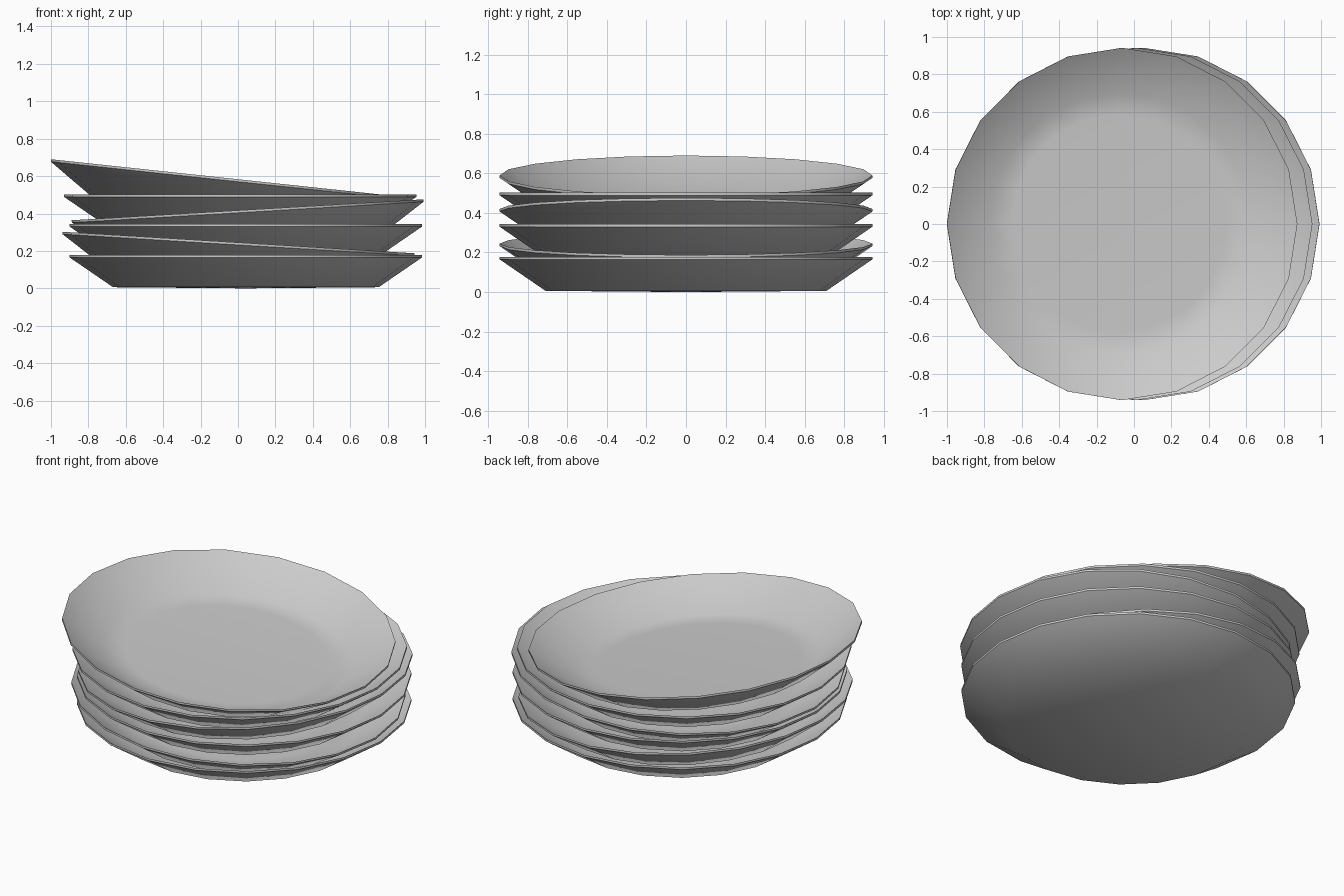
import bpy
import bmesh
from math import cos, sin, radians, tau

cube = bpy.data.objects.get("Cube")
if cube:
    bpy.data.objects.remove(cube, do_unlink=True)

SIDES = 20
RIM_HEIGHT = 0.178

# Plate cross-section (radius, height): underside, rim edge, then inner well
PROFILE = [(0.71, 0.006), (0.942, 0.165), (0.942, RIM_HEIGHT),
           (0.70, 0.024), (0.58, 0.018)]


def make_plate_mesh():
    """Lathe the section, with the origin at the centre of the rim."""
    bm = bmesh.new()
    rings = [[bm.verts.new((r * cos(tau * i / SIDES), r * sin(tau * i / SIDES), z - RIM_HEIGHT))
              for i in range(SIDES)] for r, z in PROFILE]
    for low, high in zip(rings, rings[1:]):
        for i in range(SIDES):
            j = (i + 1) % SIDES
            bm.faces.new((low[i], low[j], high[j], high[i]))
    # Close the foot and the floor with triangle fans
    for ring, z in ((rings[0], 0), (rings[-1], 0.018)):
        centre = bm.verts.new((0, 0, z - RIM_HEIGHT))
        for i in range(SIDES):
            bm.faces.new((ring[i], ring[(i + 1) % SIDES], centre))
    bmesh.ops.recalc_face_normals(bm, faces=bm.faces)
    mesh = bpy.data.meshes.new("plate")
    bm.to_mesh(mesh)
    bm.free()
    return mesh


# Stack from the bottom up: name, rim centre x, rim height, sideways tilt
STACK = [
    ("bottom_plate", 0.042, 0.178, 0),
    ("second_plate", 0.003, 0.245, 3.5),
    ("third_plate", 0.042, 0.343, 0),
    ("fourth_plate", 0.051, 0.420, -3.4),
    ("fifth_plate", 0.012, 0.502, 0),
    ("top_plate", -0.063, 0.590, 6.1),
]

plate_mesh = make_plate_mesh()
bpy.ops.object.select_all(action='DESELECT')
for name, x, z, tilt in STACK:
    plate = bpy.data.objects.new(name, plate_mesh)
    bpy.context.collection.objects.link(plate)
    plate.location = (x, 0, z)
    plate.rotation_euler.y = radians(tilt)

# Smooth the bowl while keeping the rim edges crisp
plate.select_set(True)
bpy.context.view_layer.objects.active = plate
bpy.ops.object.shade_smooth_by_angle(angle=radians(45))
